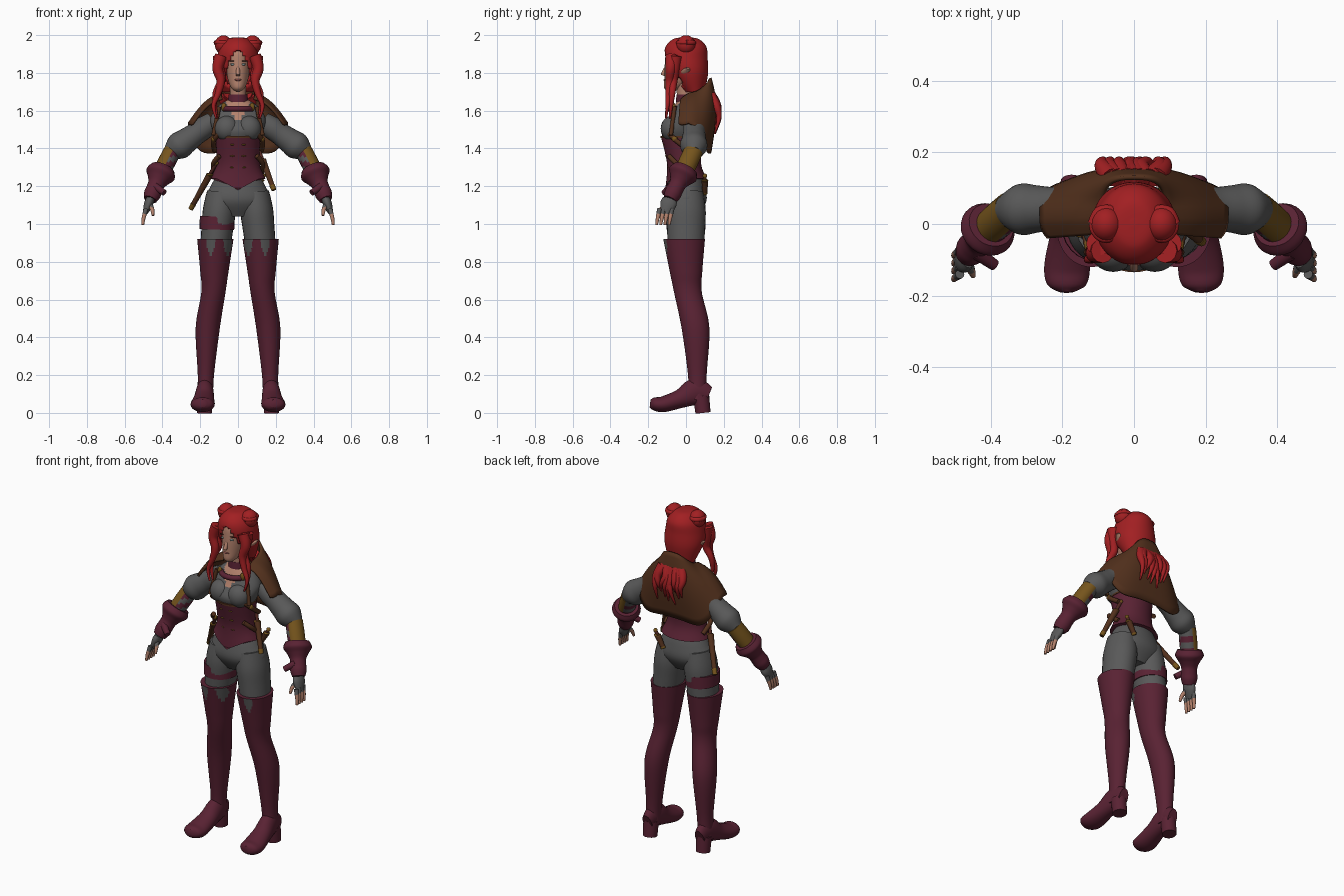
import bpy, bmesh, random
from math import sin, cos, pi, copysign
from mathutils import Vector, Matrix

cube = bpy.data.objects.get("Cube")
if cube:
    bpy.data.objects.remove(cube, do_unlink=True)
random.seed(4)
parts = []


def colour(name, *rgb):
    material = bpy.data.materials.new(name)
    material.use_nodes = True
    material.diffuse_color = (*rgb, 1)
    shader = next(n for n in material.node_tree.nodes if n.type == 'BSDF_PRINCIPLED')
    shader.inputs["Base Color"].default_value = (*rgb, 1)
    return material


red = colour("hair red", .36, .014, .016)
maroon = colour("maroon leather", .1, .016, .033)
grey = colour("grey cloth", .1, .1, .1)
brown = colour("brown leather", .085, .03, .012)
gold = colour("dull gold", .18, .09, .012)
skin = colour("skin", .45, .22, .15)
iris = colour("pale eye", .2, .27, .27)
dark = colour("dark brow", .08, .02, .015)
lip = colour("lip red", .3, .09, .08)


def finish(name, bm, materials, mirror=False, solid=0):
    """Turn a bmesh into an object, optionally mirrored and thickened."""
    mesh = bpy.data.meshes.new(name)
    bm.to_mesh(mesh)
    bm.free()
    for material in materials if isinstance(materials, tuple) else (materials,):
        mesh.materials.append(material)
    part = bpy.data.objects.new(name, mesh)
    bpy.context.scene.collection.objects.link(part)
    if solid:
        part.modifiers.new("thickness", 'SOLIDIFY').thickness = solid
    if mirror:
        part.modifiers.new("mirror", 'MIRROR')
    parts.append(part)


def spline(rows, steps):
    """Catmull-Rom interpolation of whole rows."""
    out, last = [], len(rows) - 1
    for i in range(last):
        near = list(zip(rows[max(i - 1, 0)], rows[i], rows[i + 1], rows[min(i + 2, last)]))
        for k in range(steps):
            t = k / steps
            out.append([b + t * (c - a + t * (2 * a - 5 * b + 4 * c - d
                        + t * (3 * b - a - 3 * c + d))) / 2 for a, b, c, d in near])
    return out + [list(rows[-1])]


def tube(name, materials, rings, sides=24, steps=5, depth=1, flat=False, ref=(0, 1, 0),
         rule=None, cut=None, warp=None, **options):
    """Skin elliptical rings (x, y, z, half width, optional half depth) into one part."""
    rows = spline([(*r, r[-1] * depth) if len(r) < 5 else r for r in rings], steps)
    bm, loops = bmesh.new(), []
    for i, (x, y, z, width, thick) in enumerate(rows):
        before, after = rows[max(i - 1, 0)], rows[min(i + 1, len(rows) - 1)]
        along = Vector(after[:3]) - Vector(before[:3])
        along = Vector((0, 0, 1)) if flat else along.normalized()
        up = Vector(ref)
        up = (up - along * up.dot(along)).normalized()
        side = along.cross(up)
        ring = []
        for k in range(sides):
            angle = 2 * pi * k / sides
            point = Vector((x, y, z)) + side * width * cos(angle) + up * thick * sin(angle)
            ring.append(bm.verts.new(warp(point) if warp else point))
        loops.append(ring)
    for low, high in zip(loops, loops[1:]):
        for k in range(sides):
            bm.faces.new((low[k], low[k - 1], high[k - 1], high[k]))
    bm.faces.new(loops[0])
    bm.faces.new(loops[-1])
    bmesh.ops.recalc_face_normals(bm, faces=bm.faces)
    bm.normal_update()
    if rule:
        for face in bm.faces:
            face.material_index = int(rule(face.calc_center_median(), face.normal))
    if cut:
        opening = [face for face in bm.faces if cut(face.calc_center_median())]
        bmesh.ops.delete(bm, geom=opening, context='FACES')
    finish(name, bm, materials, **options)


def column(name, materials, *levels, **options):
    """Upright part on the centre line from levels (z, y, half width, half depth)."""
    rings = [(0, y, z, width, thick) for z, y, width, thick in levels]
    tube(name, materials, rings, flat=True, sides=48, **options)


def limb(name, materials, start, end, radii, **options):
    """Straight part with radii spaced evenly between two joints."""
    start, end = Vector(start), Vector(end)
    last = len(radii) - 1
    rings = [(*start.lerp(end, i / last), r) for i, r in enumerate(radii)]
    tube(name, materials, rings, **options)


def strand(name, materials, points, root, tip, **options):
    """Curved part that tapers evenly from root to tip."""
    last = len(points) - 1
    rings = [(*p, root + (tip - root) * i / last) for i, p in enumerate(points)]
    tube(name, materials, rings, sides=12, **options)


def ball(name, material, centre, size, mirror=False):
    bm = bmesh.new()
    place = Matrix.LocRotScale(Vector(centre), None, Vector(size))
    bmesh.ops.create_uvsphere(bm, u_segments=20, v_segments=12, radius=1, matrix=place)
    finish(name, bm, material, mirror)


# Hips, thighs and tall boots with two slots in the front of each cuff
column("hips", grey, (1.26, 0, .11, .08), (1.2, 0, .145, .1), (1.12, 0, .174, .108),
       (1.04, 0, .1, .06))
limb("thigh", grey, (.088, 0, 1.17), (.12, 0, .88), (.076, .087, .084, .08), depth=1.2, mirror=True)
limb("thigh_band", maroon, (-.112, 0, .97), (-.11, 0, 1.04), (.092, .092), depth=1.12)


def cuff_slot(centre, normal):
    near = min(abs(centre.x - slot) for slot in (.055, .145))
    return centre.y < 0 and normal.z < .5 and near < min(.022, (centre.z - .83) * .5)


tube("boot", (maroon, grey),
     [(.12, -.01, .92, .096), (.125, 0, .75, .075), (.13, .01, .64, .064), (.16, .05, .45, .064),
      (.17, .06, .2, .043), (.175, .06, .07, .043)],
     sides=72, steps=9, depth=1.15, flat=True, mirror=True, rule=cuff_slot)
tube("boot_foot", maroon,
     [(.175, .12, .09, .03, .05), (.175, .05, .11, .045, .072), (.18, -.03, .075, .054, .05),
      (.187, -.12, .046, .064, .042), (.188, -.17, .048, .054, .034), (.188, -.19, .05, .02)],
     ref=(0, 0, 1), mirror=True)
limb("boot_heel", maroon, (.177, .09, 0), (.177, .08, .09), (.04, .043), mirror=True)


# Corset and shirt
def pointed_hem(point):
    if point.y < 0:
        point.z -= max(0, 1 - abs(point.x) / .11) * max(0, 1.3 - point.z)
    return point


column("corset", maroon, (1.24, 0, .146, .11), (1.32, -.01, .115, .09), (1.46, -.02, .118, .112),
       warp=pointed_hem)
column("corset_trim", brown, (1.455, -.02, .12, .115), (1.465, -.02, .12, .115))
column("shirt", (grey, skin), (1.45, -.02, .11, .1), (1.5, -.02, .135, .11), (1.56, 0, .145, .095),
       (1.62, .01, .11, .075), (1.66, .01, .05, .05), steps=7,
       rule=lambda c, n: c.y < 0 and abs(c.x) < (c.z - 1.53) * .55)
ball("bust", grey, (.058, -.072, 1.505), (.066, .062, .068), True)
for z in (1.3, 1.36, 1.42):
    ball("corset_stud", gold, (.03, -.097 - (z - 1.32) * .2, z), (.012, .006, .004), True)

# Straps, buckles and sheathed blades
for height in (1.48, 1.36):
    strand("side_strap", brown, [(.1, -.09, height), (.13, -.05, height - .04),
                                 (.125, .02, height - .09)], .013, .013, mirror=True)
limb("shoulder_strap", brown, (.1, -.06, 1.62), (.13, -.08, 1.47), (.011, .011), mirror=True)
ball("side_buckle", gold, (.13, -.06, 1.45), (.01, .016, .014), True)


def dagger(name, top, tip):
    top, tip = Vector(top), Vector(tip)
    hilt = top.lerp(tip, -.35)
    limb(name + "_sheath", brown, top, tip, (.018, .012))
    limb(name + "_sheath_cap", gold, tip.lerp(top, .15), tip, (.015, .013))
    limb(name + "_hilt", dark, hilt, top, (.01, .009))
    ball(name + "_guard", gold, top, (.02, .018, .008))
    ball(name + "_pommel", gold, hilt, (.012, .012, .012))


dagger("right_dagger", (-.15, -.02, 1.26), (-.25, .08, 1.08))
dagger("left_dagger", (.13, 0, 1.34), (.19, -.05, 1.18))
dagger("back_dagger", (.12, .1, 1.23), (.08, .1, 1.16))

# Arms, built between joints
shoulder, elbow = Vector((.13, .045, 1.545)), Vector((.365, .04, 1.375))
wrist, knuckle = Vector((.465, -.085, 1.13)), Vector((.49, -.11, 1.06))
outward = Vector((.8, .15, .5))


def bracer_colour(centre, normal):
    if normal.dot(outward) > -.2:
        return 0
    return 1 + int(centre.z * 36) % 2


limb("sleeve", grey, shoulder, elbow, (.05, .06, .06, .066, .071, .04), mirror=True)
limb("bracer", (gold, grey, maroon), elbow.lerp(shoulder, .08), elbow.lerp(wrist, .45),
     (.046, .047, .045), depth=1.1, mirror=True, rule=bracer_colour)
limb("glove_cuff", maroon, elbow.lerp(wrist, .34), wrist,
     (.066, .079, .06, .045, .044, .045, .036), mirror=True)
limb("glove_flap", maroon, (.44, -.08, 1.2), (.39, -.115, 1.165), (.02, .016), mirror=True)
limb("palm", grey, wrist, knuckle, (.022, .024, .02, .013), depth=1.8, mirror=True)
for i in range(4):
    y = -.14 + .022 * i
    strand("finger", (grey, skin), [(.487, y, 1.08), (.5, y - .01, 1.03), (.504, y - .016, .995)],
           .013, .007, mirror=True, rule=lambda c, n: c.z < 1.05)
strand("thumb", (grey, skin), [(.47, -.1, 1.11), (.455, -.13, 1.08), (.45, -.145, 1.045)],
       .016, .007, mirror=True, rule=lambda c, n: c.z < 1.09)

# Head and face
limb("neck", skin, (0, 0, 1.6), (0, -.01, 1.76), (.048, .043, .046))
column("choker", maroon, (1.645, 0, .054, .054), (1.685, 0, .05, .05))
column("head", skin, (1.7, -.08, .01, .01), (1.72, -.07, .035, .045), (1.77, -.04, .055, .075),
       (1.85, -.02, .067, .092), (1.92, -.01, .064, .09), (1.97, 0, .03, .04))
limb("nose", skin, (0, -.102, 1.84), (0, -.124, 1.787), (.006, .01, .011))
ball("eye", iris, (.028, -.102, 1.845), (.013, .007, .006), True)
ball("eyebrow", dark, (.03, -.102, 1.863), (.016, .006, .003), True)
ball("lips", lip, (0, -.112, 1.763), (.018, .007, .006))
limb("ear", skin, (.07, -.01, 1.785), (.125, .01, 1.825), (.012, .014, .005), depth=2, mirror=True)

# Hair: parted cap, buns, wavy front locks and loose locks down the back
column("hair_cap", red, (1.988, 0, .01, .01), (1.98, 0, .055, .066), (1.94, 0, .094, .107),
       (1.88, 0, .11, .114), (1.8, .015, .113, .102), (1.7, .045, .08, .055), steps=8, solid=.025,
       cut=lambda c: c.y < -.02 and c.z < 1.92 - 25 * c.x ** 2)
ball("hair_bun", red, (.077, 0, 1.949), (.046, .05, .05), True)
strand("bun_coil", red, [(.078 + .038 * cos(a), .042 * sin(a), 1.96) for a in range(8)],
       .014, .01, ref=(0, 0, 1), mirror=True)
for y, phase in ((-.075, 0), (-.055, 1)):
    strand("front_lock", red, [(.088 + .007 * k + .014 * sin(2 * k + phase), y - .006 * k,
                                1.89 - .066 * k) for k in range(6)], .034, .005, mirror=True)
for i in range(-4, 5):
    x, length = i * .02, random.uniform(.13, .21)
    sway = random.uniform(-.02, .02)
    strand("back_lock", red, [(x * (.8 + .4 * t) + sway * sin(5 * t), .13 + .045 * sin(2.6 * t),
                               1.68 - length * t) for t in (0, .3, .6, 1)], .03, .004)

# Shoulder cape with a raised back collar, open at the front
bm = bmesh.new()
rows, columns = 12, 48
for i in range(rows + 1):
    t = i / rows
    for j in range(columns + 1):
        angle = 2.05 * (2 * j / columns - 1)
        s, c = sin(angle), cos(angle)
        back, bulge = max(c, 0), sin(pi * t)
        collar = 1.7 + .075 * c
        hem = 1.54 - .17 * back ** .6 + .012 * cos(5 * angle)
        bm.verts.new((copysign(abs(s) ** .7, s) * (.09 + .175 * t),
                      .035 + copysign(abs(c) ** .6, c) * (.1 + .02 * (c < 0) * t)
                      + .025 * bulge * back,
                      collar + (hem - collar) * t + .03 * bulge))
bm.verts.ensure_lookup_table()
for i in range(rows):
    for j in range(columns):
        k = i * (columns + 1) + j
        below = k + columns + 1
        bm.faces.new([bm.verts[v] for v in (k, below, below + 1, k + 1)])
bmesh.ops.recalc_face_normals(bm, faces=bm.faces)
finish("cape", bm, brown, solid=.012)
strand("cape_clasp", maroon, [(.09 * sin(a / 2), -.095 * cos(a / 2), 1.61) for a in range(-2, 3)],
       .015, .015)
ball("clasp_buckle", gold, (.075, -.065, 1.62), (.014, .01, .022), True)

# Smooth shading that keeps hard edges
bpy.ops.object.select_all(action='DESELECT')
for part in parts:
    part.select_set(True)
bpy.context.view_layer.objects.active = parts[0]
bpy.ops.object.shade_smooth_by_angle(angle=pi / 4)
